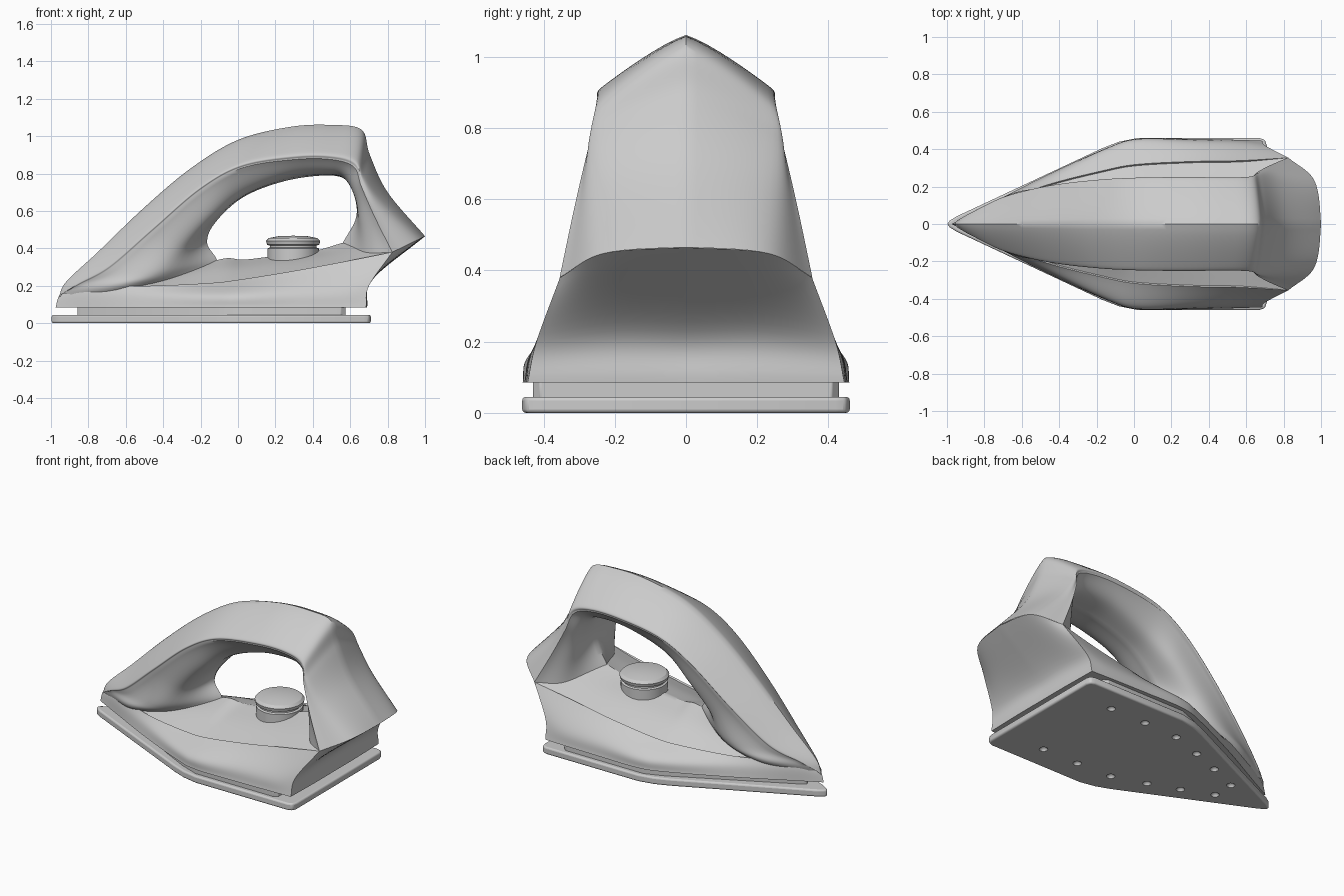
import bpy, bmesh
from math import radians
from mathutils import Vector, Matrix

if "Cube" in bpy.data.objects:
    bpy.data.objects.remove(bpy.data.objects["Cube"])


def spline(pts, n, mirror_start=False):
    """Catmull-Rom curve through pts, n steps per span."""
    pts = [Vector(p) for p in pts]
    if len(pts) == 2:
        return pts
    first = 2 * pts[0] - pts[1]
    if mirror_start:  # soft ridge across y = 0
        first = first.lerp(Vector((pts[1].x, -pts[1].y, pts[1].z)), .45)
    ext = [first] + pts + [2 * pts[-1] - pts[-2]]
    out = []
    for i in range(len(pts) - 1):
        a, b, c, d = ext[i:i + 4]
        for k in range(n):
            t = k / n
            out.append(0.5 * (2 * b + (c - a) * t + (2 * a - 5 * b + 4 * c - d) * t * t
                              + (3 * b - a - 3 * c + d) * t ** 3))
    return out + [pts[-1]]


def loft(bm, stations, n_along=10, n_across=8):
    """Each station is a list of point groups; creases fall between groups."""
    rows = []
    for groups in stations:
        row = []
        for g in groups:
            s = spline(g, n_across, not row)
            row += s if not row else s[1:]
        rows.append(row)
    cols = [spline(c, n_along) for c in zip(*rows)]
    for side in (1, -1):
        vs = [[bm.verts.new((p.x, side * max(p.y, 0), p.z)) for p in c] for c in cols]
        for a, b in zip(vs, vs[1:]):
            for i in range(len(a) - 1):
                bm.faces.new((a[i], a[i + 1], b[i + 1], b[i]))


def shade(ob, angle):
    bpy.ops.object.select_all(action='DESELECT')
    ob.select_set(True)
    bpy.context.view_layer.objects.active = ob
    bpy.ops.object.shade_smooth_by_angle(angle=radians(angle))


def finish(name, bm, angle=35, bevel=0):
    bmesh.ops.remove_doubles(bm, verts=bm.verts, dist=0.0005)
    bmesh.ops.dissolve_degenerate(bm, edges=bm.edges, dist=0.0001)
    bmesh.ops.recalc_face_normals(bm, faces=bm.faces)
    me = bpy.data.meshes.new(name)
    bm.to_mesh(me)
    bm.free()
    ob = bpy.data.objects.new(name, me)
    bpy.context.collection.objects.link(ob)
    if bevel:
        m = ob.modifiers.new("bevel", "BEVEL")
        m.width, m.segments, m.limit_method = bevel, 3, 'ANGLE'
    shade(ob, angle)
    return ob


def plate(name, half, z0, z1, bevel):
    bm = bmesh.new()
    loop = half + [(x, -y) for x, y in reversed(half) if y > 0]
    f = bm.faces.new([bm.verts.new((x, y, z0)) for x, y in loop])
    r = bmesh.ops.extrude_face_region(bm, geom=[f])
    bmesh.ops.translate(bm, vec=(0, 0, z1 - z0),
                        verts=[v for v in r["geom"] if isinstance(v, bmesh.types.BMVert)])
    return finish(name, bm, 35, bevel)


# Handle shell: outer ridge (x,z), side edge (x,y,z), recess (x,y,z), hole rim (x,z), roof shape
HANDLE = [
    (-.96, .13, -.94, .02, .16, -.70, .09, .13, -.60, .12, .70),
    (-.92, .22, -.84, .07, .21, -.57, .17, .20, -.18, .20, .72),
    (-.75, .38, -.68, .145, .295, -.42, .185, .27, -.11, .32, .75),
    (-.50, .62, -.45, .20, .495, -.29, .17, .42, -.165, .43, .77),
    (-.25, .83, -.20, .23, .71, -.14, .17, .57, -.12, .54, .77),
    (0, .98, .02, .242, .83, .03, .15, .70, .03, .675, .77),
    (.28, 1.05, .30, .245, .875, .27, .155, .787, .25, .76, .77),
    (.50, 1.06, .50, .243, .875, .47, .155, .805, .47, .79, .77),
    (.66, 1.035, .62, .25, .835, .57, .16, .78, .58, .765, .75),
    (.705, .90, .66, .278, .73, .63, .18, .67, .625, .67, .65),
    (.80, .70, .73, .315, .57, .655, .21, .53, .63, .56, .40),
    (1.0, .465, .825, .355, .38, .68, .25, .36, .56, .43, .20),
]
stations = []
for ox, oz, ex, ey, ez, mx, my, mz, ix, iz, f in HANDLE:
    o, e = Vector((ox, 0, oz)), Vector((ex, ey, ez))
    r = o.lerp(e, f)
    r.y = ey * (0.55 + 0.5 * f)
    stations.append([[o, r, e], [e, (mx, my, mz), (ix, 0, iz)]])
bm = bmesh.new()
loft(bm, stations)
finish("handle_shell", bm, 40)

# Lower body: base (x,y), shoulder (x,y,z), crease (x,y,z), deck centre (x,z)
SIDE = [
    (-.975, 0, -.96, 0, .14, -.93, 0, .19, -.80, .19),
    (-.80, .09, -.80, .085, .15, -.78, .08, .20, -.60, .22),
    (-.50, .245, -.49, .235, .15, -.48, .20, .20, -.30, .28),
    (-.15, .405, -.15, .39, .15, -.15, .285, .215, -.08, .345),
    (.02, .455, .02, .44, .155, .02, .315, .235, .03, .34),
    (.30, .455, .30, .435, .17, .30, .33, .28, .20, .36),
    (.55, .45, .55, .43, .18, .57, .335, .33, .40, .385),
    (.685, .445, .70, .42, .20, .825, .354, .38, .56, .43),
]
BACK = [
    SIDE[-1],
    (.69, .21, .715, .20, .23, .965, .231, .448, .58, .43),
    (.69, 0, .715, 0, .23, 1.0, 0, .465, .58, .43),
]


def body_station(s):
    bx, by, sx, sy, sz, cx, cy, cz, kx, kz = s
    base, c, k = (bx, by, .085), Vector((cx, cy, cz)), Vector((kx, 0, kz))
    groove = 1 if -.9 < cx < .8 else 0  # thin seam line along the crease
    lip, seam = c + groove * Vector((0, .004, 0)), c + groove * Vector((0, -.003, -.008))
    d = c.lerp(k, .5)
    d.z += .06 * (kz - cz)
    return [[(bx, 0, .085), base], [base, (sx, sy, sz), lip], [lip, seam], [seam, d, k]]


bm = bmesh.new()
for table in (SIDE, BACK):
    loft(bm, [body_station(s) for s in table])
finish("lower_body", bm, 30)

# Soleplate and the recessed spacer above it
sole = plate("soleplate", [(-1, 0), (-.985, .018), (-.95, .04), (-.17, .405), (-.08, .44), (.02, .46),
                           (.67, .46), (.70, .45), (.71, .42)], 0, .045, .01)
plate("spacer_plate", [(-.86, 0), (-.84, .02), (-.12, .385), (0, .43), (.55, .43), (.575, .41)],
      .04, .09, .004)

# Steam holes dimpled into the sole
bm = bmesh.new()
for x, y in [(-.66, .07), (-.47, .15), (-.28, .22), (-.07, .29), (.17, .30), (.42, .30)]:
    for s in (1, -1):
        bmesh.ops.create_uvsphere(bm, u_segments=16, v_segments=10, radius=.026,
                                  matrix=Matrix.Translation((x, s * y, -.008)))
cutter = finish("steam_hole_cutter", bm)
cutter.hide_render = True
m = sole.modifiers.new("steam_holes", "BOOLEAN")
m.operation, m.solver, m.object = 'DIFFERENCE', 'EXACT', cutter
bpy.context.view_layer.objects.active = sole
for name in ("bevel", "steam_holes"):
    bpy.ops.object.modifier_apply(modifier=name)
bpy.data.objects.remove(cutter)
shade(sole, 35)

# Temperature dial: lathed stem and cap
bm = bmesh.new()
prof = [(0, .30), (.137, .30), (.137, .40), (.125, .405), (.125, .415), (.14, .42),
        (.145, .44), (.13, .455), (.08, .465), (0, .468)]
vs = [bm.verts.new((r, 0, z)) for r, z in prof]
es = [bm.edges.new(p) for p in zip(vs, vs[1:])]
bmesh.ops.spin(bm, geom=vs + es, cent=(0, 0, 0), axis=(0, 0, 1), angle=radians(360), steps=40)
bmesh.ops.translate(bm, verts=bm.verts, vec=(.295, 0, 0))
finish("temperature_dial", bm, 30)
